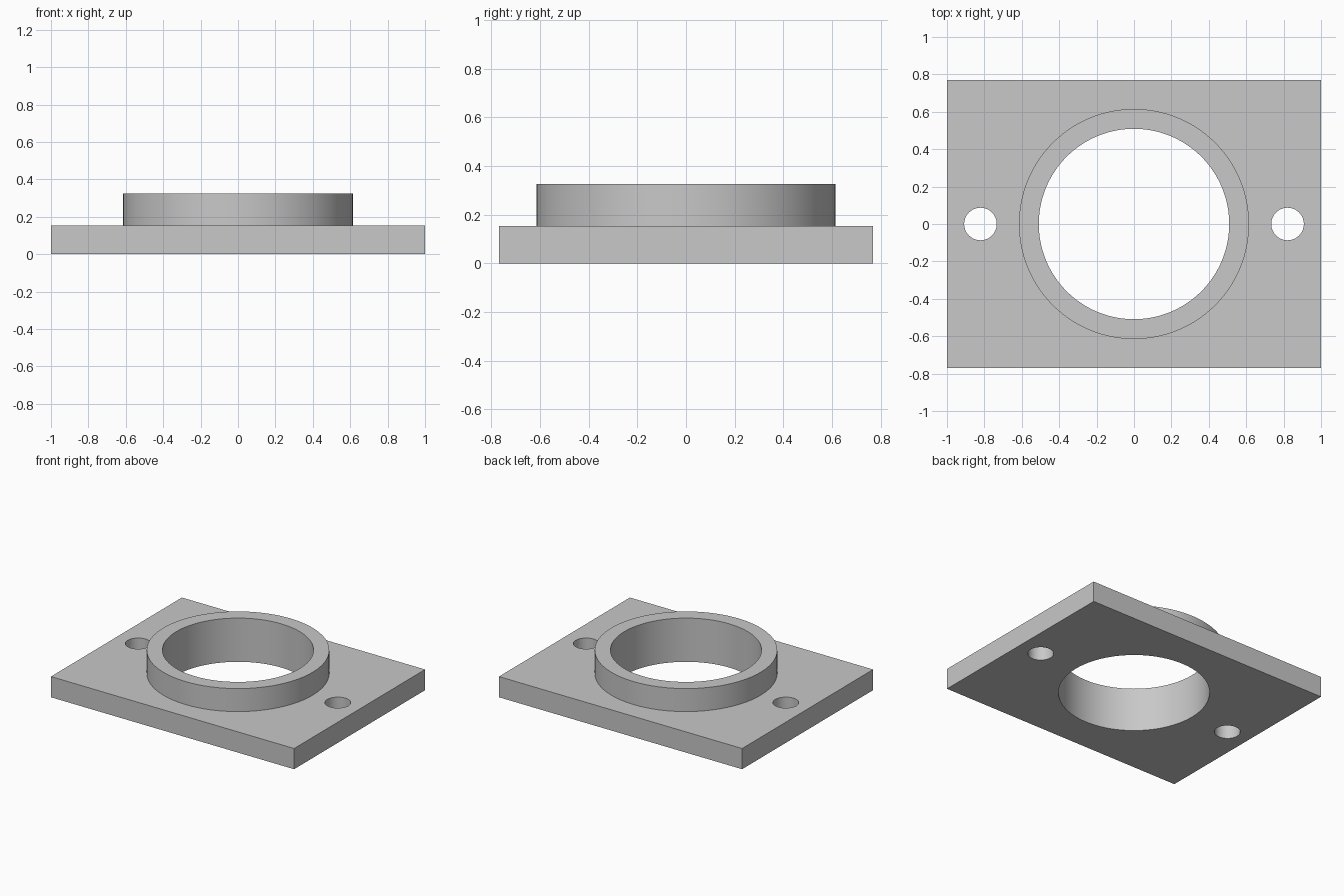
import bpy
import math

cube = bpy.data.objects.get("Cube")
if cube:
    bpy.data.objects.remove(cube, do_unlink=True)

PLATE_W, PLATE_D, PLATE_H = 2.0, 1.538, 0.154
COLLAR_R, BORE_R, TOTAL_H = 0.615, 0.509, 0.325
BOLT_R, BOLT_X = 0.087, 0.821

grey = bpy.data.materials.new("light grey metal")
grey.use_nodes = True
colour = (0.58, 0.58, 0.58, 1)
grey.diffuse_color = colour
grey.node_tree.nodes["Principled BSDF"].inputs["Base Color"].default_value = colour


def cylinder(name, radius, x, bottom, top, sides):
    """Upright cylinder between two heights."""
    bpy.ops.mesh.primitive_cylinder_add(
        vertices=sides, radius=radius, depth=top - bottom,
        location=(x, 0, (bottom + top) / 2))
    obj = bpy.context.object
    obj.name = name
    obj.data.materials.append(grey)
    return obj


def combine(target, tool, operation):
    """Apply a boolean to the target and remove the tool."""
    mod = target.modifiers.new(operation.lower(), 'BOOLEAN')
    mod.operation = operation
    mod.solver = 'EXACT'
    mod.object = tool
    bpy.context.view_layer.objects.active = target
    bpy.ops.object.modifier_apply(modifier=mod.name)
    bpy.data.objects.remove(tool, do_unlink=True)


# Rectangular base plate
bpy.ops.mesh.primitive_cube_add(size=1, location=(0, 0, PLATE_H / 2))
flange = bpy.context.object
flange.name = "flange_plate"
flange.scale = (PLATE_W, PLATE_D, PLATE_H)
bpy.ops.object.transform_apply(location=True, rotation=False, scale=True)
flange.data.materials.append(grey)

# Raised collar, fused to the plate
combine(flange, cylinder("collar", COLLAR_R, 0, PLATE_H / 2, TOTAL_H, 128), 'UNION')

# Central bore through plate and collar
combine(flange, cylinder("bore", BORE_R, 0, -0.1, TOTAL_H + 0.1, 128), 'DIFFERENCE')

# Bolt hole on each side
for side in (-1, 1):
    combine(flange, cylinder("bolt_hole", BOLT_R, side * BOLT_X, -0.1, TOTAL_H, 64),
            'DIFFERENCE')

# Smooth round walls, sharp rims
bpy.ops.object.select_all(action='DESELECT')
flange.select_set(True)
bpy.context.view_layer.objects.active = flange
bpy.ops.object.shade_smooth_by_angle(angle=math.radians(30))
